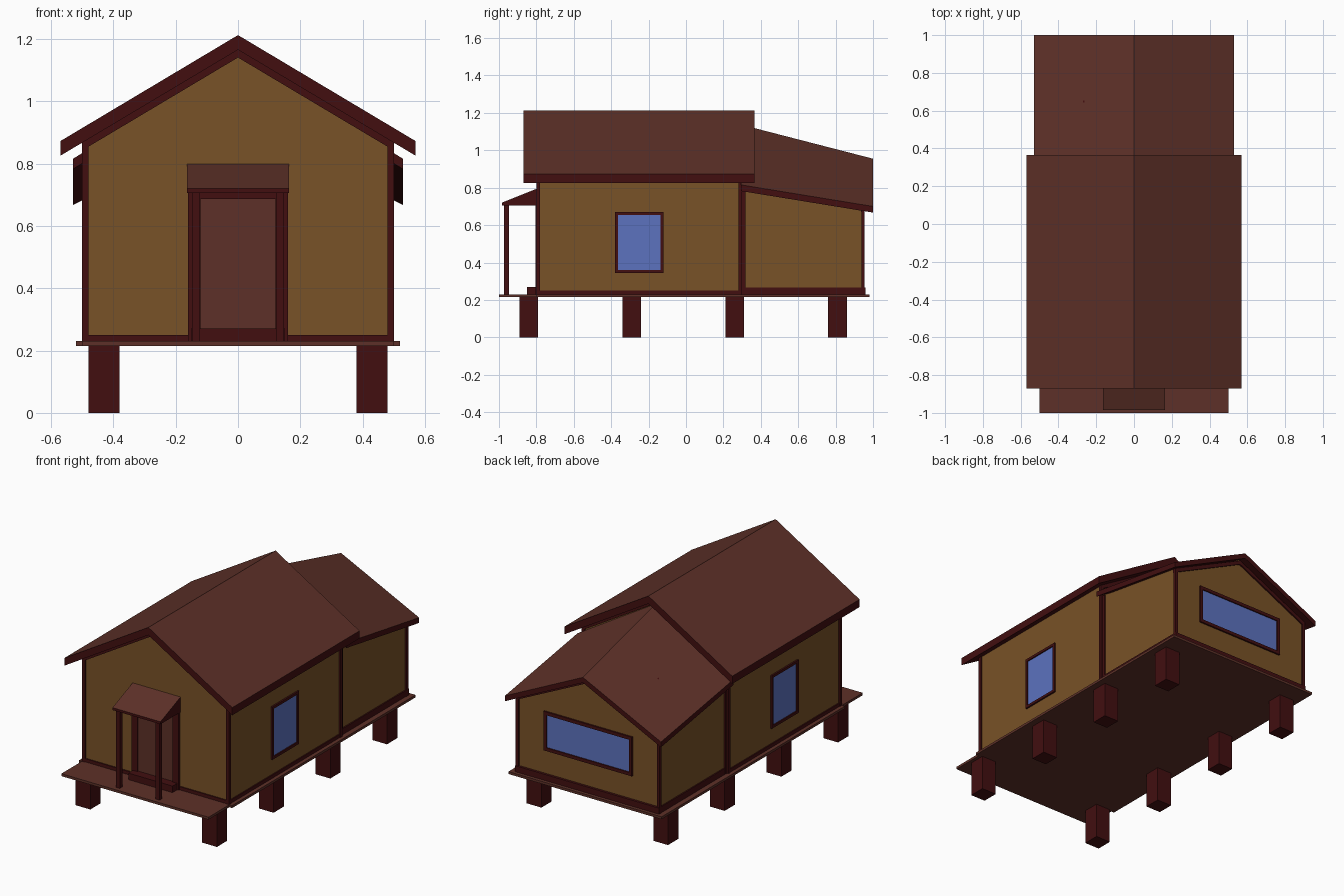
import bpy, bmesh

if "Cube" in bpy.data.objects:
    bpy.data.objects.remove(bpy.data.objects["Cube"])

def material(name, rgb):
    m = bpy.data.materials.new(name)
    m.diffuse_color = (*rgb, 1)
    m.use_nodes = True
    m.node_tree.nodes["Principled BSDF"].inputs["Base Color"].default_value = m.diffuse_color
    return m

OCHRE = material("ochre wall", (0.190, 0.085, 0.020))
BROWN = material("brown boards", (0.110, 0.030, 0.021))
RED = material("dark red trim", (0.054, 0.0046, 0.0052))
GLASS = material("blue glass", (0.107, 0.170, 0.520))

def loft(name, p0, y0, p1, y1, mat, top=None):
    """Join two (x, z) profiles at y0 and y1; faces looking up may take a second colour."""
    bm = bmesh.new()
    a = [bm.verts.new((x, y0, z)) for x, z in p0]
    b = [bm.verts.new((x, y1, z)) for x, z in p1]
    n = len(a)
    bm.faces.new(a)
    bm.faces.new(b[::-1])
    for i in range(n):
        j = (i + 1) % n
        bm.faces.new((a[i], b[i], b[j], a[j]))
    bmesh.ops.recalc_face_normals(bm, faces=bm.faces)
    bm.normal_update()
    if top:
        for f in bm.faces:
            f.material_index = int(f.normal.z > 0.1)
    me = bpy.data.meshes.new(name)
    bm.to_mesh(me)
    bm.free()
    me.materials.append(mat)
    if top:
        me.materials.append(top)
    ob = bpy.data.objects.new(name, me)
    bpy.context.collection.objects.link(ob)
    return ob

def box(name, x0, x1, y0, y1, z0, z1, mat):
    p = [(x0, z0), (x1, z0), (x1, z1), (x0, z1)]
    return loft(name, p, y0, p, y1, mat)

def pair(name, x0, x1, *rest):
    box(name + "_right", x0, x1, *rest)
    box(name + "_left", -x1, -x0, *rest)

def gable(w, base, eave, ridge):
    return [(-w, base), (w, base), (w, eave), (0, ridge), (-w, eave)]

def chevron(w, eave, ridge, t):
    return [(-w, eave - t), (-w, eave), (0, ridge), (w, eave), (w, eave - t), (0, ridge - t)]

# Stilts
for i, y in enumerate((-0.84, -0.29, 0.26, 0.81)):
    pair(f"stilt_{i + 1}", 0.38, 0.48, y - 0.05, y + 0.05, 0, 0.216, RED)

# Deck
box("deck_porch", -0.5, 0.5, -1.0, -0.8, 0.215, 0.23, BROWN)
box("deck_main", -0.52, 0.52, -0.8, 0.98, 0.215, 0.23, BROWN)

# Main house
wall = gable(0.49, 0.23, 0.873, 1.165)
loft("main_walls", wall, -0.79, wall, 0.29, OCHRE)
main_roof = chevron(0.57, 0.872, 1.212, 0.047)
loft("main_roof", main_roof, -0.87, main_roof, 0.365, RED, BROWN)
rake = chevron(0.5, 0.867, 1.165, 0.025)
for name, y in (("front", -0.8), ("back", 0.28)):
    loft(f"main_gable_trim_{name}", rake, y, rake, y + 0.02, RED)
    pair(f"main_corner_post_{name}", 0.48, 0.5, y, y + 0.02, 0.23, 0.86, RED)
box("main_base_trim", -0.497, 0.497, -0.797, 0.297, 0.23, 0.25, RED)

# Lower rear wing, with a roof that falls towards the back
loft("wing_walls", gable(0.48, 0.23, 0.81, 1.10), 0.29,
     gable(0.48, 0.23, 0.70, 0.935), 0.945, OCHRE)
loft("wing_roof", chevron(0.53, 0.815, 1.137, 0.033), 0.295,
     chevron(0.53, 0.70, 0.955, 0.033), 1.0, RED, BROWN)
loft("wing_gable_trim", chevron(0.49, 0.695, 0.93, 0.025), 0.935,
     chevron(0.49, 0.693, 0.927, 0.025), 0.955, RED)
pair("wing_corner_post", 0.47, 0.49, 0.937, 0.955, 0.23, 0.69, RED)
pair("wing_joint_post", 0.47, 0.49, 0.30, 0.317, 0.23, 0.80, RED)
box("wing_base_trim", -0.488, 0.488, 0.3, 0.96, 0.23, 0.267, RED)

# Side windows
for s, side in ((1, "right"), (-1, "left")):
    def plate(name, y0, y1, z0, z1, depth, mat):
        xs = sorted((s * 0.485, s * depth))
        box(f"{side}_window_{name}", *xs, y0, y1, z0, z1, mat)
    plate("glass", -0.37, -0.13, 0.355, 0.66, 0.493, GLASS)
    plate("sill", -0.38, -0.12, 0.345, 0.361, 0.5, RED)
    plate("head", -0.38, -0.12, 0.654, 0.67, 0.5, RED)
    plate("jamb_front", -0.38, -0.364, 0.361, 0.654, 0.5, RED)
    plate("jamb_back", -0.136, -0.12, 0.361, 0.654, 0.5, RED)

# Wide back window
box("back_window_glass", -0.29, 0.29, 0.94, 0.948, 0.42, 0.64, GLASS)
box("back_window_sill", -0.3, 0.3, 0.94, 0.955, 0.41, 0.43, RED)
box("back_window_head", -0.3, 0.3, 0.94, 0.955, 0.63, 0.65, RED)
pair("back_window_jamb", 0.28, 0.3, 0.94, 0.955, 0.43, 0.63, RED)

# Door with frame and step
box("door", -0.125, 0.125, -0.797, -0.78, 0.23, 0.69, BROWN)
pair("door_jamb", 0.12, 0.16, -0.805, -0.78, 0.23, 0.71, RED)
box("door_head", -0.12, 0.12, -0.805, -0.78, 0.687, 0.71, RED)
box("door_step", -0.15, 0.15, -0.85, -0.79, 0.23, 0.27, RED)

# Porch posts and lean-to canopy
pair("porch_post", 0.122, 0.148, -0.973, -0.947, 0.23, 0.707, RED)
low = [(-0.163, 0.705), (0.163, 0.705), (0.163, 0.72), (-0.163, 0.72)]
high = [(-0.163, 0.705), (0.163, 0.705), (0.163, 0.80), (-0.163, 0.80)]
loft("porch_canopy", low, -0.985, high, -0.785, RED, BROWN)
